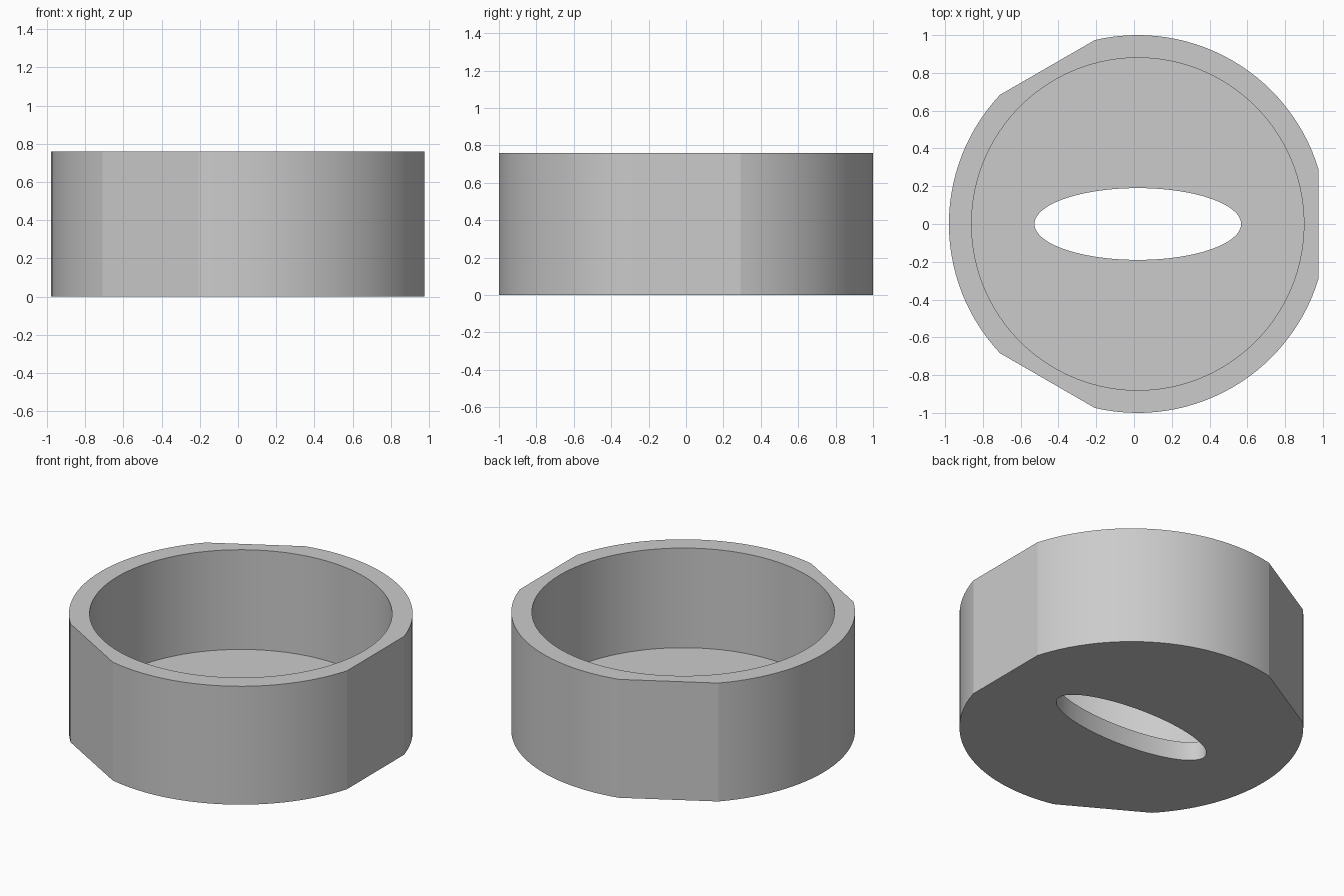
import bpy, bmesh
from math import sin, cos, acos, pi, radians

cube = bpy.data.objects.get("Cube")
if cube:
    bpy.data.objects.remove(cube, do_unlink=True)

HEIGHT, FLOOR = 0.76, 0.12
OUTER, INNER, FLAT = 1.0, 0.88, 0.957
SLOT_X, SLOT_Y = 0.547, 0.19
CENTRE_X = 0.02
FLAT_STEPS, ARC_STEPS = 8, 28

# Angles around the cup, with exact stops at the corners of the three flats
half = acos(FLAT / OUTER)
third = 2 * pi / 3
stops = []
for k in range(3):
    start = k * third - half
    stops += [(start + 2 * half * i / FLAT_STEPS, k * third) for i in range(FLAT_STEPS)]
    arc = third - 2 * half
    stops += [(start + 2 * half + arc * i / ARC_STEPS, None) for i in range(ARC_STEPS)]


def outline(angle, flat_dir):
    r = OUTER if flat_dir is None else FLAT / cos(angle - flat_dir)
    return r * cos(angle), r * sin(angle)


def bore(angle, _):
    return INNER * cos(angle), INNER * sin(angle)


def slot(angle, _):
    return SLOT_X * cos(angle), SLOT_Y * sin(angle)


# One closed section swept round: outside wall, rim, bore, floor, slot, underside
section = [(outline, 0), (outline, HEIGHT), (bore, HEIGHT),
           (bore, FLOOR), (slot, FLOOR), (slot, 0)]
bm = bmesh.new()
rings = []
for shape, z in section:
    ring = []
    for stop in stops:
        x, y = shape(*stop)
        ring.append(bm.verts.new((x + CENTRE_X, y, z)))
    rings.append(ring)
n = len(stops)
for a, b in zip(rings, rings[1:] + rings[:1]):
    for i in range(n):
        j = (i + 1) % n
        bm.faces.new((a[i], a[j], b[j], b[i]))
bmesh.ops.recalc_face_normals(bm, faces=bm.faces)

mesh = bpy.data.meshes.new("slotted_cup")
bm.to_mesh(mesh)
bm.free()
cup = bpy.data.objects.new("slotted_cup", mesh)
bpy.context.collection.objects.link(cup)

# Plain grey
grey = bpy.data.materials.new("plain_grey")
grey.use_nodes = True
colour = (0.6, 0.6, 0.6, 1)
grey.diffuse_color = colour
grey.node_tree.nodes["Principled BSDF"].inputs["Base Color"].default_value = colour
mesh.materials.append(grey)

# Smooth walls with crisp rims and flat corners
bpy.ops.object.select_all(action='DESELECT')
cup.select_set(True)
bpy.context.view_layer.objects.active = cup
bpy.ops.object.shade_smooth_by_angle(angle=radians(12))
